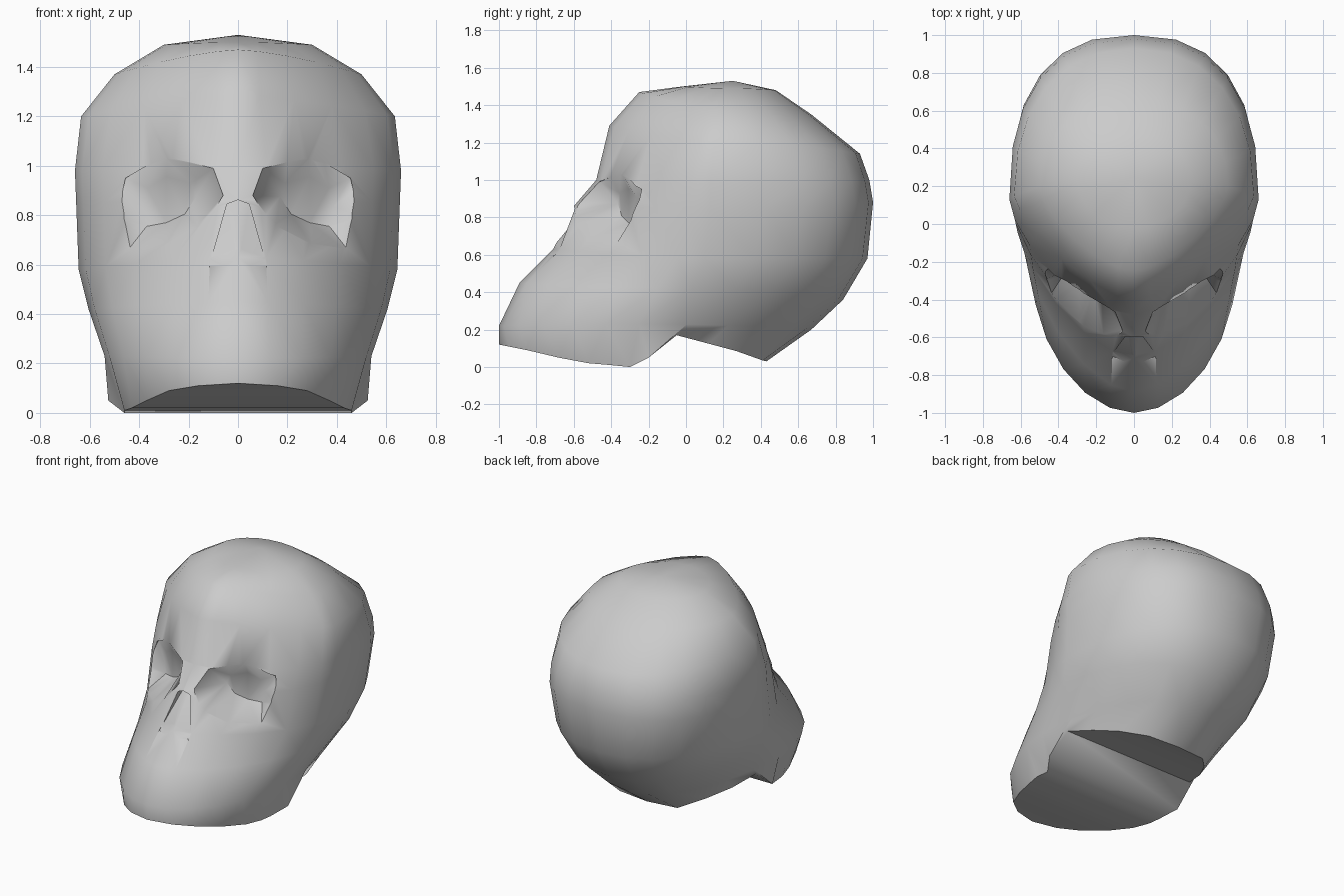
import bpy, bmesh, math

if "Cube" in bpy.data.objects:
    bpy.data.objects.remove(bpy.data.objects["Cube"])

N = 6  # segments per quarter ring


def make_object(name, bm):
    bmesh.ops.remove_doubles(bm, verts=bm.verts, dist=1e-5)
    bmesh.ops.triangulate(bm, faces=bm.faces[:])
    bmesh.ops.recalc_face_normals(bm, faces=bm.faces[:])
    me = bpy.data.meshes.new(name)
    bm.to_mesh(me)
    bm.free()
    ob = bpy.data.objects.new(name, me)
    bpy.context.collection.objects.link(ob)
    return ob


def bridge(bm, a, b):
    for i in range(len(a)):
        j = (i + 1) % len(a)
        bm.faces.new((a[i], a[j], b[j], b[i]))


def full_ring(bm, half):
    # mirror a half outline (front to back) into a closed ring
    pts = half + [(-x, y, z) for x, y, z in half[-2:0:-1]]
    return [bm.verts.new(p) for p in pts]


def level(yf, zf, yc, zs, w, yb, zb, pf, pb):
    # half outline: front quarter and back quarter superellipses
    half = []
    for i in range(2 * N + 1):
        t = math.pi / 2 * i / N
        s, c = max(0, math.sin(t)), abs(math.cos(t))
        if i in (0, 2 * N):
            s = 0
        if i == N:
            c = 0
        p, ye, ze = (pf, yf, zf) if i <= N else (pb, yb, zb)
        half.append((w * s ** (2 / p), yc + (ye - yc) * c ** (2 / p), zs + (ze - zs) * c * c))
    return half


# underside edge: jaw, throat notch, base of the cranium
base = [(0, -1, .12), (.16, -.95, .11), (.28, -.85, .09), (.37, -.68, .05),
        (.43, -.52, .02), (.46, -.40, .01), (.46, -.3, 0), (.525, -.2, .05),
        (.50, -.05, .17), (.44, .12, .125), (.35, .27, .085), (.22, .41, .035), (0, .43, .03)]

# front y/z, widest y/z, half width, back y/z, front and back roundness
levels = [
    (-1.0, .22, -.25, .23, .54, .67, .20, 1.88, 2.1),
    (-.89, .45, .03, .42, .605, .84, .36, 1.67, 2.2),
    (-.71, .63, .10, .58, .645, .97, .58, 1.56, 2.3),
    (-.60, .86, .13, .85, .655, 1.0, .88, 1.55, 2.5),
    (-.48, 1.0, .13, .98, .66, .98, 1.0, 1.55, 2.45),
    (-.41, 1.29, .15, 1.2, .635, .93, 1.14, 1.36, 2.25),
    (-.25, 1.47, .20, 1.37, .50, .67, 1.35, 1.5, 2.1),
    (-.02, 1.5, .22, 1.49, .30, .48, 1.48, 1.9, 2.1),
]

# skull shell
bm = bmesh.new()
rings = [full_ring(bm, base)] + [full_ring(bm, level(*l)) for l in levels]
for a, b in zip(rings, rings[1:]):
    bridge(bm, a, b)
r, n = rings[0], 4 * N
for i in range(2 * N):
    face = []
    for v in (r[i], r[i + 1], r[n - i - 1], r[(n - i) % n]):
        if v not in face:
            face.append(v)
    bm.faces.new(face)
top = bm.verts.new((0, .25, 1.53))
for i in range(n):
    bm.faces.new((rings[-1][i], rings[-1][(i + 1) % n], top))
skull = make_object("skull", bm)


# eye socket cutters: straight to the rim, then tapering into a bowl
rim = [(.10, -.46, .99), (.30, -.35, 1.04), (.455, -.22, .95), (.49, -.30, .80),
       (.46, -.40, .64), (.30, -.55, .67), (.15, -.64, .74), (.06, -.56, .88)]


def socket(side):
    bm = bmesh.new()
    front = [bm.verts.new((side * x, -1.1, z)) for x, y, z in rim]
    edge = [bm.verts.new((side * x, y, z)) for x, y, z in rim]
    floor = [bm.verts.new((side * (.28 + (x - .28) * .5), -.31 + (x - .28) * .25,
                           .87 + (z - .87) * .5)) for x, y, z in rim]
    bridge(bm, front, edge)
    bridge(bm, edge, floor)
    bm.faces.new(front)
    bm.faces.new(floor)
    return make_object("eye_socket_cutter", bm)


# nose opening cutter: deep at the top, running out at the bottom
bm = bmesh.new()
nose = [(0, -.53, .862), (.045, -.53, .845), (.115, -.70, .595), (0, -.75, .595),
        (-.115, -.70, .595), (-.045, -.53, .845)]
nf = [bm.verts.new((x, -1.1, z)) for x, y, z in nose]
nb = [bm.verts.new(p) for p in nose]
bridge(bm, nf, nb)
bm.faces.new(nf)
for q in ((0, 1, 2, 3), (0, 3, 4, 5)):
    bm.faces.new([nb[k] for k in q])
nose_cutter = make_object("nose_cutter", bm)

# carve the openings
bpy.context.view_layer.objects.active = skull
skull.select_set(True)
for cutter in (socket(1), socket(-1), nose_cutter):
    cutter.hide_render = True
    m = skull.modifiers.new("carve", 'BOOLEAN')
    m.operation = 'DIFFERENCE'
    m.solver = 'EXACT'
    m.object = cutter
    bpy.ops.object.modifier_apply(modifier=m.name)
    bpy.data.objects.remove(cutter)
bpy.ops.object.shade_smooth_by_angle(angle=math.radians(50))
